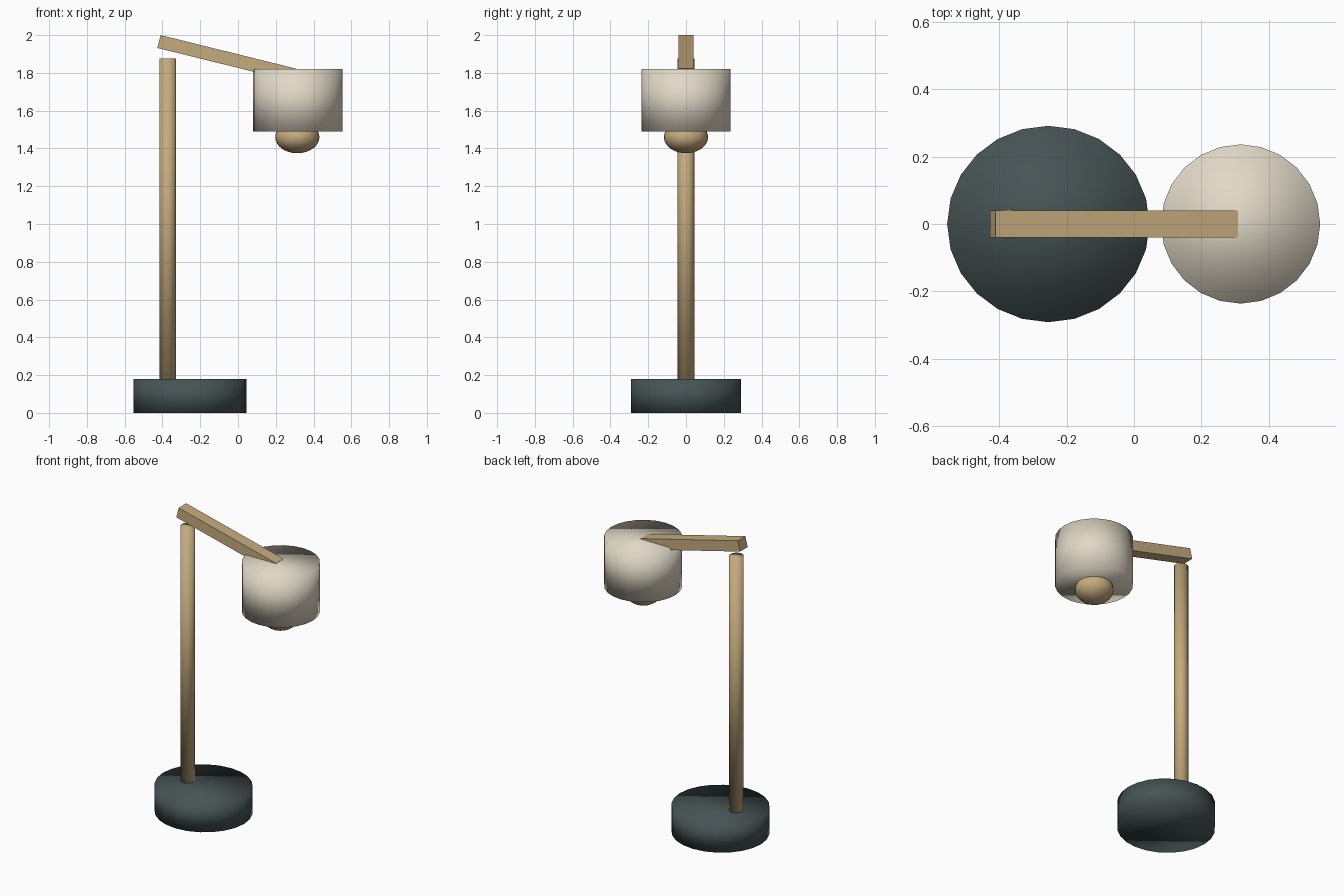
import bpy
from math import radians, sin, cos

cube = bpy.data.objects.get("Cube")
if cube:
    bpy.data.objects.remove(cube, do_unlink=True)


def make_material(name, rgb):
    mat = bpy.data.materials.new(name)
    mat.use_nodes = True
    mat.diffuse_color = (*rgb, 1)
    mat.node_tree.nodes["Principled BSDF"].inputs["Base Color"].default_value = (*rgb, 1)
    return mat


wood = make_material("light wood", (0.56, 0.41, 0.21))
slate = make_material("dark slate", (0.062, 0.086, 0.089))
linen = make_material("linen cream", (0.75, 0.69, 0.57))


def finish(name, mat, smooth=True):
    obj = bpy.context.object
    obj.name = obj.data.name = name
    obj.data.materials.append(mat)
    # Round parts are smooth all over, end caps included
    if smooth:
        bpy.ops.object.shade_smooth()
    return obj


def cylinder(name, x, radius, bottom, top, mat):
    bpy.ops.mesh.primitive_cylinder_add(
        vertices=24, radius=radius, depth=top - bottom,
        location=(x, 0, (bottom + top) / 2))
    return finish(name, mat)


# Base, slightly oval, and the upright standing off its centre
base = cylinder("base", -0.254, 0.30, 0, 0.18, slate)
base.scale.y = 0.97
cylinder("post", -0.372, 0.044, 0.17, 1.875, wood)

# Lampshade drum with the bulb showing underneath
cylinder("lampshade", 0.316, 0.236, 1.49, 1.82, linen)
bpy.ops.mesh.primitive_uv_sphere_add(
    segments=24, ring_count=16, radius=0.117, location=(0.314, 0, 1.46))
finish("bulb", wood).scale.z = 0.73

# Sloping square arm, placed from its upper left edge
tilt, length, width, thick = radians(13.9), 0.74, 0.08, 0.07
bpy.ops.mesh.primitive_cube_add(size=1)
arm = finish("arm", wood, smooth=False)
arm.dimensions = (length, width, thick)
arm.rotation_euler.y = tilt
arm.location = (
    -0.41 + length / 2 * cos(tilt) - thick / 2 * sin(tilt), 0,
    2.0 - length / 2 * sin(tilt) - thick / 2 * cos(tilt))
